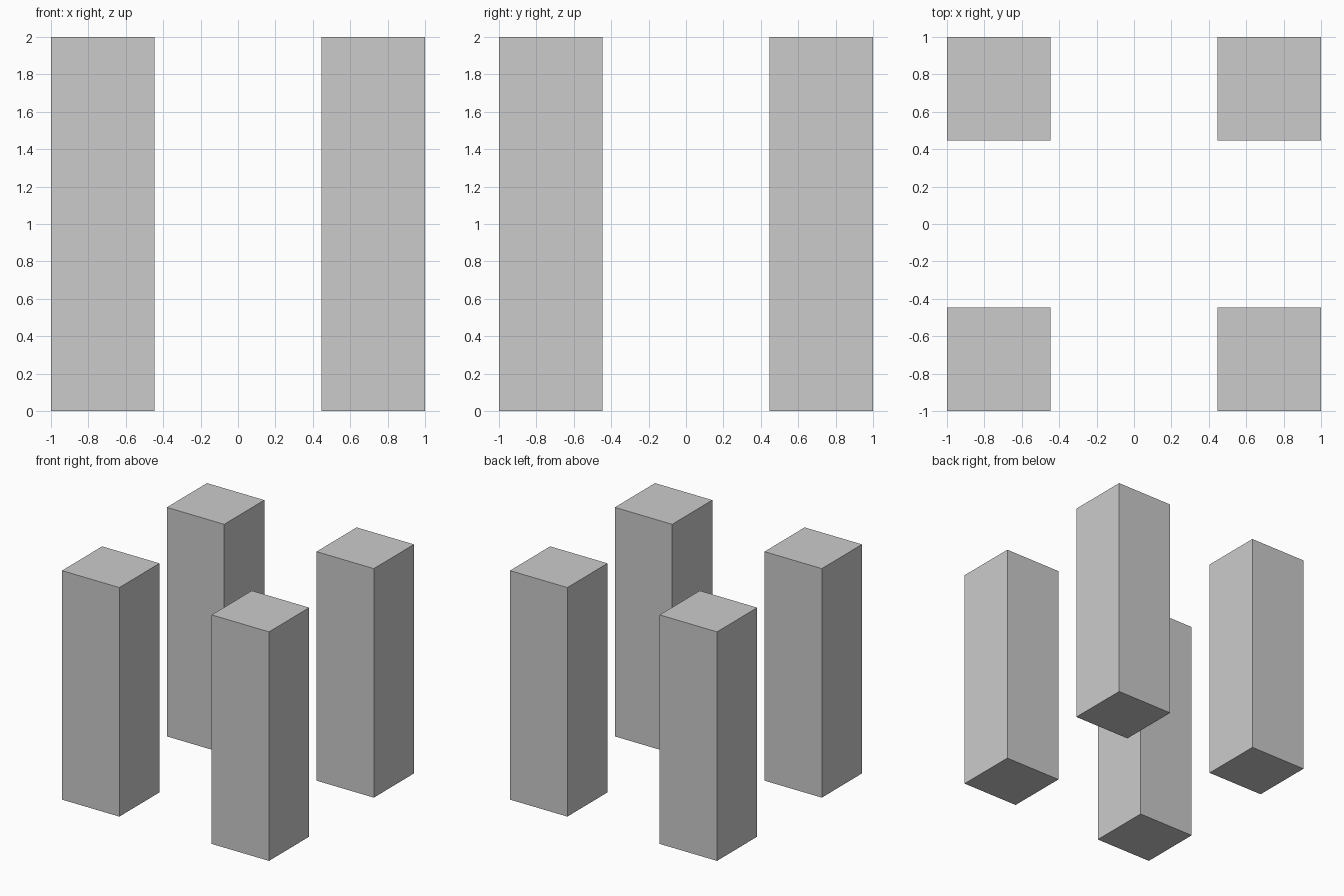
import bpy

if "Cube" in bpy.data.objects:
    bpy.data.objects.remove(bpy.data.objects["Cube"])

INNER, OUTER, HEIGHT = 0.446, 1.0, 2.0
WIDTH = OUTER - INNER
CENTRE = (INNER + OUTER) / 2


def pillar(name, x, y):
    bpy.ops.mesh.primitive_cube_add(size=1, location=(x, y, HEIGHT / 2))
    obj = bpy.context.object
    obj.name = name
    obj.scale = (WIDTH, WIDTH, HEIGHT)
    bpy.ops.object.transform_apply(location=False, rotation=False, scale=True)


# Four square pillars, one at each corner
for side_y, depth in ((-1, "front"), (1, "back")):
    for side_x, side in ((-1, "left"), (1, "right")):
        pillar(f"{depth}_{side}_pillar", side_x * CENTRE, side_y * CENTRE)
